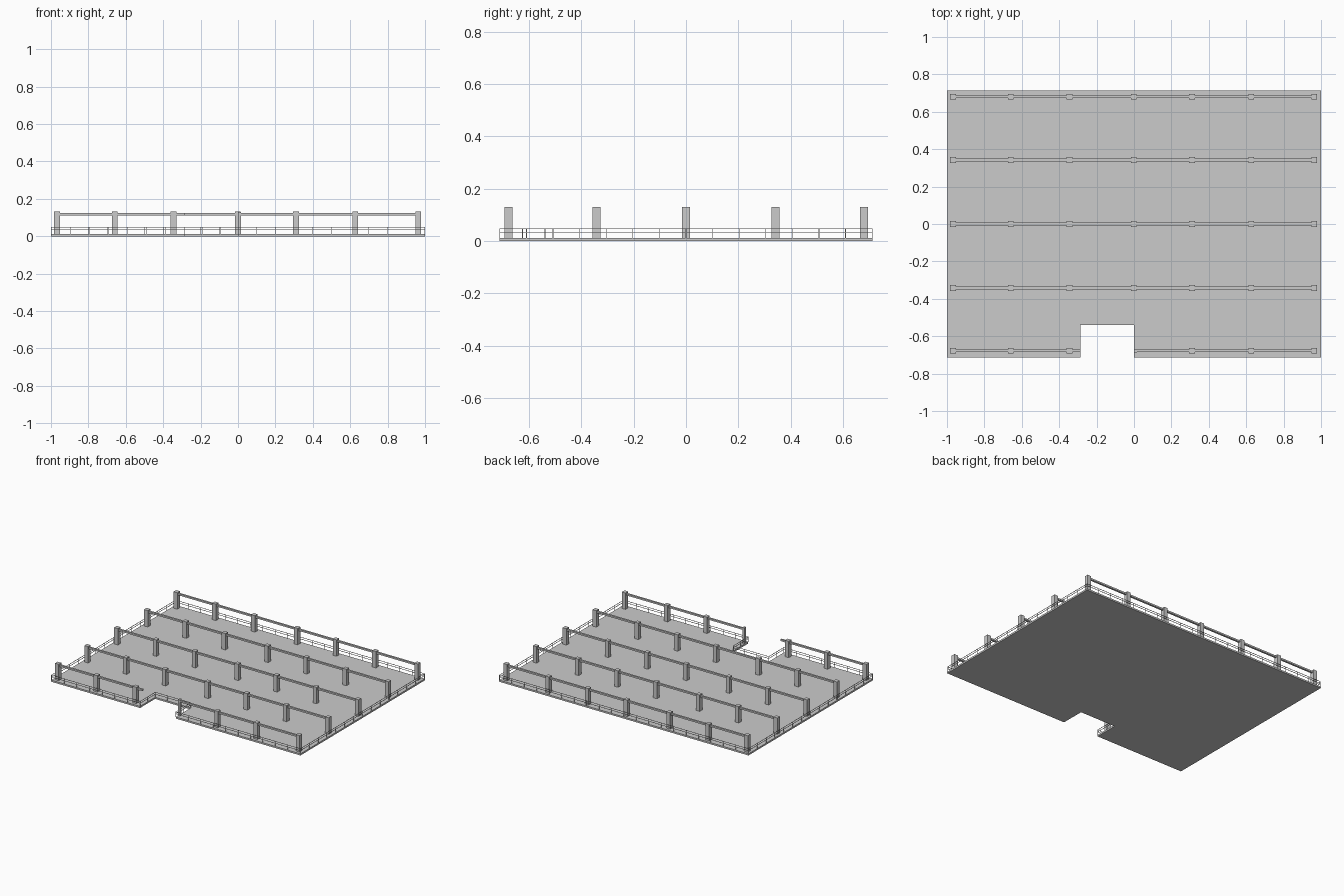
import bpy, bmesh
from math import hypot, atan2
from mathutils import Matrix, Vector

if "Cube" in bpy.data.objects:
    bpy.data.objects.remove(bpy.data.objects["Cube"])


def new_object(name, bm):
    bmesh.ops.recalc_face_normals(bm, faces=bm.faces)
    mesh = bpy.data.meshes.new(name)
    bm.to_mesh(mesh)
    bm.free()
    ob = bpy.data.objects.new(name, mesh)
    bpy.context.collection.objects.link(ob)
    return ob


def box(bm, center, size, angle=0.0):
    m = (Matrix.Translation(center) @ Matrix.Rotation(angle, 4, 'Z')
         @ Matrix.Diagonal((*size, 1)))
    bmesh.ops.create_cube(bm, size=1, matrix=m)


W, D, TOP = 1.0, 0.713, 0.012
NX0, NX1, NY = -0.287, 0.0, -0.54

# Floor slab with entrance notch in the front edge
outline = [(NX1, -D), (W, -D), (W, D), (-W, D), (-W, -D),
           (NX0, -D), (NX0, NY), (NX1, NY)]
bm = bmesh.new()
face = bm.faces.new([bm.verts.new((x, y, 0)) for x, y in outline])
ext = bmesh.ops.extrude_face_region(bm, geom=[face])
bmesh.ops.translate(bm, vec=(0, 0, TOP),
                    verts=[v for v in ext['geom'] if isinstance(v, bmesh.types.BMVert)])
new_object("floor_slab", bm)

# Columns on a regular grid
cols_x = [-0.968, -0.658, -0.345, -0.002, 0.31, 0.626, 0.964]
rows_y = [-0.678, -0.342, 0.0, 0.342, 0.68]
bm = bmesh.new()
for y in rows_y:
    for x in cols_x:
        if y == rows_y[0] and x == -0.002:   # slim column beside the notch
            box(bm, (0.008, y, 0.07), (0.016, 0.02, 0.12))
        else:
            box(bm, (x, y, 0.07), (0.03, 0.03, 0.122))
new_object("columns", bm)

# Slim beams along each row, interrupted by the notch
bm = bmesh.new()
for y in rows_y:
    spans = [(-0.968, NX0), (NX1, 0.964)] if y == rows_y[0] else [(-0.968, 0.964)]
    for a, b in spans:
        box(bm, ((a + b) / 2, y, 0.117), (b - a, 0.014, 0.012))
new_object("beams", bm)

# Low thin guard rail with posts following the slab edge
bm = bmesh.new()
T = 0.0025
for i, a in enumerate(outline):
    b = outline[(i + 1) % len(outline)]
    p, q = Vector(a) * 0.998, Vector(b) * 0.998
    d = q - p
    length, ang = hypot(d.x, d.y), atan2(d.y, d.x)
    mid = (p + q) / 2
    for z in (0.034, 0.048):
        box(bm, (mid.x, mid.y, z), (length, T, T), ang)
    n = max(1, round(length / 0.1))
    for k in range(n):
        c = p + d * (k / n)
        box(bm, (c.x, c.y, 0.03), (T, T, 0.038), ang)
new_object("guard_rail", bm)
